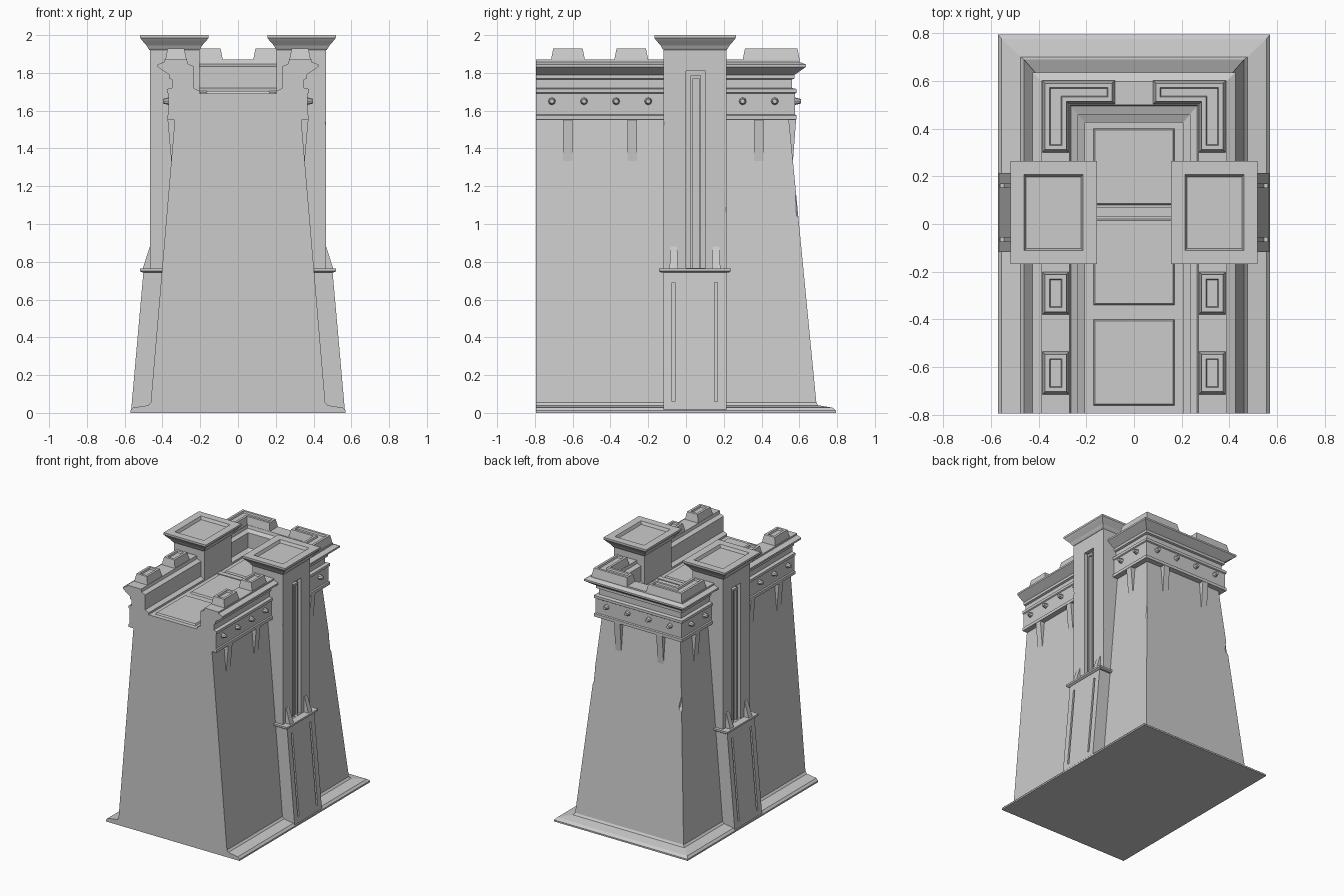
import bpy, bmesh, math
from mathutils import Matrix

cube = bpy.data.objects.get("Cube")
if cube:
    bpy.data.objects.remove(cube, do_unlink=True)

GREY = (0.6, 0.6, 0.6, 1)
stone = bpy.data.materials.new("grey_stone")
stone.use_nodes = True
stone.diffuse_color = GREY
shader = next(n for n in stone.node_tree.nodes if n.type == 'BSDF_PRINCIPLED')
shader.inputs["Base Color"].default_value = GREY

FRONT = -0.795


def finish(bm, name, recalc=True):
    if recalc:
        bmesh.ops.recalc_face_normals(bm, faces=bm.faces)
    mesh = bpy.data.meshes.new(name)
    bm.to_mesh(mesh)
    bm.free()
    mesh.materials.append(stone)
    obj = bpy.data.objects.new(name, mesh)
    bpy.context.collection.objects.link(obj)
    return obj


def loft(name, rings, flat_front=False):
    """Stack rectangular rings (x0, x1, y0, y1, z) into a closed solid."""
    bm = bmesh.new()
    loops = [[bm.verts.new((x, y, z)) for x, y in ((x0, y0), (x0, y1), (x1, y1), (x1, y0))]
             for x0, x1, y0, y1, z in rings]
    sides = 3 if flat_front else 4
    for a, b in zip(loops, loops[1:]):
        for i in range(sides):
            j = (i + 1) % 4
            bm.faces.new((a[i], a[j], b[j], b[i]))
    bm.faces.new(loops[0])
    bm.faces.new(loops[-1])
    if flat_front:
        bm.faces.new([l[0] for l in loops] + [l[3] for l in reversed(loops)])
    return finish(bm, name)


def stepped_block(name, outline, z, steps):
    """Counter-clockwise outline, repeatedly inset to a new height."""
    bm = bmesh.new()
    face = bm.faces.new([bm.verts.new((x, y, z)) for x, y in outline])
    face.normal_update()
    for inset, height in steps:
        bmesh.ops.inset_region(bm, faces=[face], thickness=inset, use_boundary=True,
                               use_even_offset=True)
        for v in face.verts:
            v.co.z = height
    return finish(bm, name, recalc=False)


def rect(x0, x1, y0, y1):
    return [(x0, y0), (x1, y0), (x1, y1), (x0, y1)]


def apply(obj, mod):
    bpy.context.view_layer.objects.active = obj
    bpy.ops.object.modifier_apply(modifier=mod.name)


def cut(obj, cutter):
    cutter.hide_render = True
    mod = obj.modifiers.new("cut", 'BOOLEAN')
    mod.operation = 'DIFFERENCE'
    mod.solver = 'EXACT'
    mod.object = cutter
    apply(obj, mod)
    bpy.data.objects.remove(cutter, do_unlink=True)


def mirror(obj):
    mod = obj.modifiers.new("mirror", 'MIRROR')
    mod.use_mirror_merge = False
    apply(obj, mod)


def chip(obj, x, y, z, radius, stretch):
    bm = bmesh.new()
    bmesh.ops.create_icosphere(bm, subdivisions=1, radius=radius,
                               matrix=Matrix.Translation((x, y, z)) @ Matrix.Diagonal((1, 1, stretch, 1)))
    cut(obj, finish(bm, "chip_cutter"))


# Wall body: plinth, battered wall, stud band, cornice, parapet and sunken walkway
outer = [(0.57, 0.795, 0), (0.57, 0.795, 0.012), (0.555, 0.775, 0.028), (0.475, 0.7, 0.04),
         (0.462, 0.69, 0.055), (0.335, 0.545, 1.55)]
mouldings = [(0.04, 1.552), (0.04, 1.575), (0.032, 1.58), (0.032, 1.69), (0.04, 1.695),
             (0.04, 1.715), (0.015, 1.72), (0.015, 1.765), (0.03, 1.77), (0.03, 1.79),
             (0.045, 1.8), (0.09, 1.832), (0.09, 1.845), (0.055, 1.858), (0.055, 1.87)]
inner = [(0.27, 0.5, 1.87), (0.265, 0.495, 1.848), (0.235, 0.46, 1.835),
         (0.235, 0.46, 1.72), (0.205, 0.425, 1.705), (0.205, 0.425, 1.69)]
profile = outer + [(0.335 + d, 0.545 + d, z) for d, z in mouldings] + inner
wall = loft("wall_body", [(-x, x, FRONT, y, z) for x, y, z in profile], flat_front=True)
for side in (-1, 1):
    chip(wall, side * 0.418, 0.634, 1.12, 0.085, 2.0)

# Walkway floor slabs and the cross beam
for y0, y1 in ((-0.76, -0.4), (-0.34, 0.02), (0.08, 0.4)):
    stepped_block("floor_slab", rect(-0.17, 0.17, y0, y1), 1.69, [(0.006, 1.703)])
loft("floor_beam", [(-0.2, 0.2, 0.03, 0.07, z) for z in (1.685, 1.698)])

# Merlons: square ones on the sides, L-shaped ones on the back corners
steps = [(0.012, 1.928), (0.018, 1.928), (0.004, 1.915)]
corner = [(0.272, 0.3), (0.385, 0.3), (0.385, 0.602), (0.08, 0.602), (0.08, 0.502), (0.272, 0.502)]
for name, outline in (("front_merlon", rect(0.272, 0.385, -0.715, -0.535)),
                      ("middle_merlon", rect(0.272, 0.385, -0.38, -0.2)),
                      ("corner_merlon", corner)):
    mirror(stepped_block(name, outline, 1.868, steps))


# Studs and wedge brackets of the band
def stud(place):
    bm = bmesh.new()
    bmesh.ops.create_cone(bm, cap_ends=True, segments=8, radius1=0.021, radius2=0.012,
                          depth=0.036, matrix=place)
    return finish(bm, "stud")


for y in (-0.71, -0.54, -0.37, -0.2, 0.3, 0.47):
    mirror(stud(Matrix.Translation((0.38, y, 1.65)) @ Matrix.Rotation(math.pi / 2, 4, 'Y')))
for x in (0.09, 0.27):
    mirror(stud(Matrix.Translation((x, 0.59, 1.65)) @ Matrix.Rotation(-math.pi / 2, 4, 'X')))
for y in (-0.625, -0.285, 0.385):
    mirror(loft("side_bracket", [(0.3, 0.353, y - 0.025, y + 0.025, 1.33),
                                 (0.3, 0.373, y - 0.025, y + 0.025, 1.555)]))
mirror(loft("back_bracket", [(0.155, 0.205, 0.5, 0.566, 1.33),
                             (0.155, 0.205, 0.5, 0.583, 1.555)]))

# Buttress base with two vertical slots
Y0, Y1 = -0.118, 0.214
base = loft("buttress_base", [(0.22, 0.567, Y0, Y1, 0), (0.22, 0.5, Y0, Y1, 0.755)])
for y in (-0.065, 0.16):
    cut(base, loft("slot_cutter", [(0.546, 0.6, y - 0.008, y + 0.008, 0.06),
                                   (0.49, 0.6, y - 0.008, y + 0.008, 0.69)]))
mirror(base)
chip(base, -0.575, Y0 - 0.025, 0.53, 0.07, 1.2)

# Ledge and its fins
mirror(loft("buttress_ledge", [(0.22, 0.505, -0.13, 0.226, 0.742), (0.22, 0.518, -0.142, 0.237, 0.75),
                               (0.22, 0.518, -0.142, 0.237, 0.764)]))
for y in (-0.065, 0.16):
    mirror(loft("ledge_fin", [(0.4, 0.505, y - 0.022, y + 0.022, 0.762),
                              (0.4, 0.467, y - 0.018, y + 0.018, 0.88)]))

# Buttress shaft with a tall niche and a framed rib inside it
shaft = loft("buttress_shaft", [(0.205, 0.465, Y0, Y1, z) for z in (0.755, 1.93)])
cut(shaft, loft("niche_cutter", [(0.435, 0.6, 0.0, 0.104, z) for z in (0.766, 1.81)]))
mirror(shaft)
chip(shaft, 0.5, Y0 - 0.035, 1.52, 0.06, 1.0)
chip(shaft, 0.5, Y1 + 0.035, 1.05, 0.06, 2.2)
rib = loft("niche_rib", [(0.42, 0.455, 0.024, 0.08, z) for z in (0.76, 1.785)])
cut(rib, loft("rib_cutter", [(0.442, 0.6, 0.036, 0.068, z) for z in (0.75, 1.77)]))
mirror(rib)

# Flared cap with a sunken top
cap = [(0.0, 1.92), (0.008, 1.93), (0.016, 1.945), (0.04, 1.972), (0.05, 1.985), (0.05, 2.0),
       (-0.007, 2.0), (-0.016, 1.978)]
mirror(loft("buttress_cap", [(0.206 - d, 0.468 + d, Y0 - d, Y1 + d, z) for d, z in cap]))
